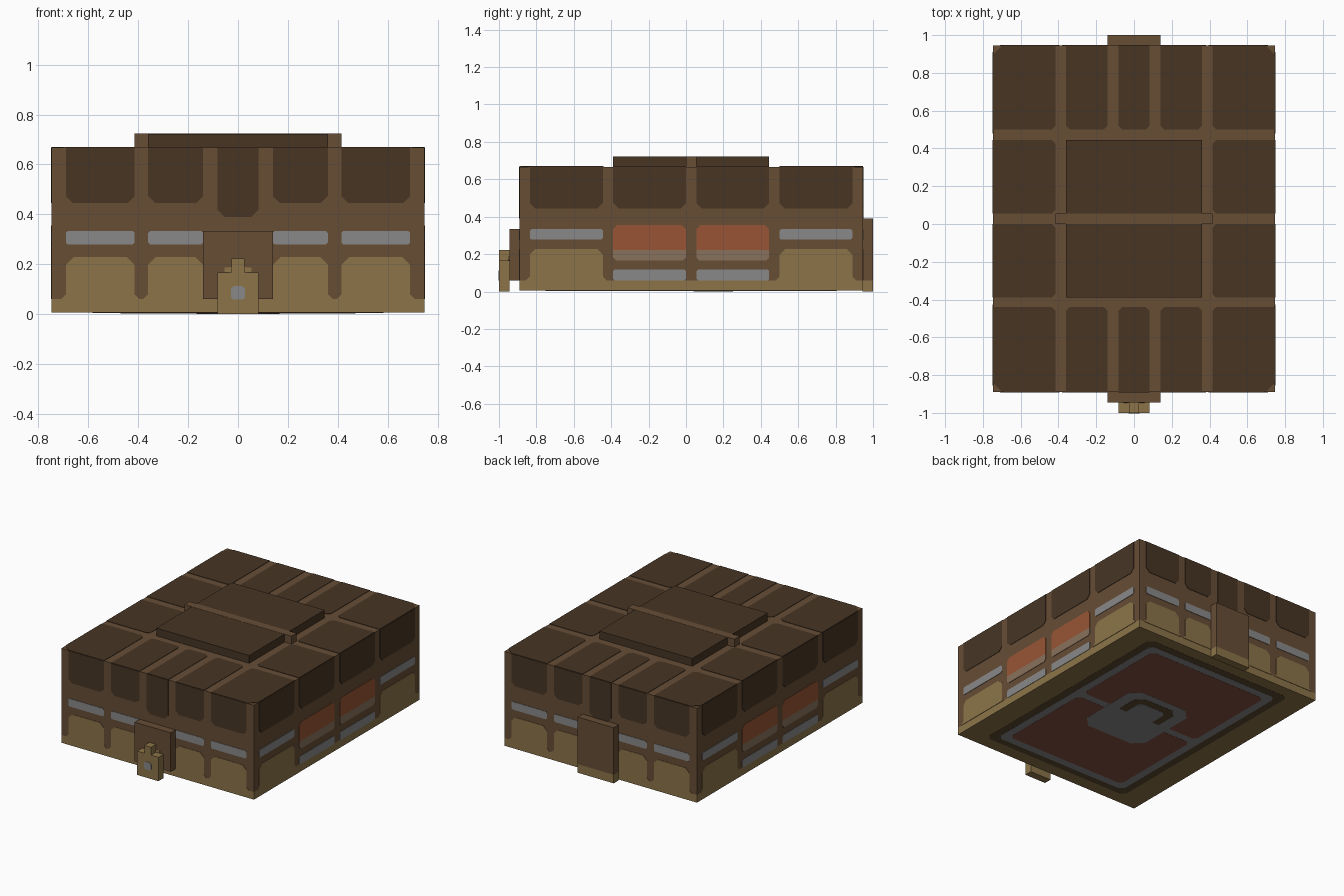
import bpy, bmesh
from mathutils import Vector

if "Cube" in bpy.data.objects:
    bpy.data.objects.remove(bpy.data.objects["Cube"], do_unlink=True)


def material(name, r, g, b):
    """Flat material from display values 0-255, stored as linear."""
    col = [((c / 255 + 0.055) / 1.055) ** 2.4 for c in (r, g, b)] + [1.0]
    m = bpy.data.materials.new(name)
    m.use_nodes = True
    m.diffuse_color = col
    bsdf = m.node_tree.nodes["Principled BSDF"]
    bsdf.inputs["Base Color"].default_value = col
    bsdf.inputs["Roughness"].default_value = 0.9
    return m


DARK = material("dark brown", 71, 53, 36)
BROWN = material("brown", 103, 77, 53)
TAN = material("tan", 140, 116, 73)
GREY = material("grey", 137, 137, 137)
ORANGE = material("burnt orange", 153, 85, 53)
TAUPE = material("taupe", 137, 113, 92)
OLIVE = material("dark olive", 88, 71, 46)
RED = material("dull red", 133, 80, 67)

# Main dimensions
W, FRONT, BACK, TOP, BASE, FLOOR = 0.747, -0.89, 0.945, 0.667, 0.06, 0.006


def finish(name, bm, mat):
    bmesh.ops.recalc_face_normals(bm, faces=bm.faces)
    me = bpy.data.meshes.new(name)
    bm.to_mesh(me)
    bm.free()
    me.materials.append(mat)
    ob = bpy.data.objects.new(name, me)
    bpy.context.scene.collection.objects.link(ob)


def box(name, x, y, z, mat):
    bm = bmesh.new()
    bmesh.ops.create_cube(bm, size=1)
    for v in bm.verts:
        v.co = [r[0] if c < 0 else r[1] for c, r in zip(v.co, (x, y, z))]
    finish(name, bm, mat)


# Each side: a map from (u, v, lift) to a point
SIDES = {
    "front": lambda u, v, h: (u, FRONT - h, v),
    "back": lambda u, v, h: (u, BACK + h, v),
    "left": lambda u, v, h: (W + h, u, v),
    "right": lambda u, v, h: (-W - h, u, v),
    "top": lambda u, v, h: (u, v, TOP + h),
    "bottom": lambda u, v, h: (u, v, FLOOR - h),
    "plate": lambda u, v, h: (u, -0.945 - h, v),
    "latch": lambda u, v, h: (u, -1 - h, v),
}


def panels(name, side, rects, mat, cut=(0.02,) * 4, lift=0.003):
    """Thin plates with chamfered corners (a negative cut flares outward).
    Cuts run: low u low v, high u low v, high u high v, low u high v."""
    bm = bmesh.new()
    at = SIDES[side]
    for rect in rects:
        u0, u1, v0, v1 = rect[:4]
        a, b, c, d = rect[4] if len(rect) > 4 else cut
        pts = [(u0, v0 + abs(a)), (u0 + a, v0), (u1 - b, v0), (u1, v0 + abs(b)),
               (u1, v1 - abs(c)), (u1 - c, v1), (u0 + d, v1), (u0, v1 - abs(d))]
        pts = [p for i, p in enumerate(pts) if p != pts[i - 1]]
        rings = [[bm.verts.new(Vector(at(u, v, h))) for u, v in pts] for h in (0, lift)]
        bm.faces.new(rings[0])
        bm.faces.new(rings[1])
        for i in range(len(pts)):
            bm.faces.new((rings[0][i - 1], rings[0][i], rings[1][i], rings[1][i - 1]))
    finish(name, bm, mat)


def spans(ranges, v0, v1):
    return [(a, b, v0, v1) for a, b in ranges]


# Solid parts
box("chest_base", (-W, W), (FRONT, BACK), (FLOOR, BASE), TAN)
box("chest_body", (-W, W), (FRONT, BACK), (BASE, TOP), BROWN)
box("lid_slab_front", (-0.36, 0.36), (-0.39, 0), (TOP, 0.722), DARK)
box("lid_slab_back", (-0.36, 0.36), (0.056, 0.445), (TOP, 0.722), DARK)
box("lid_strap", (-0.415, 0.415), (0, 0.056), (TOP, 0.723), BROWN)
box("front_plate", (-0.14, 0.14), (-0.945, FRONT), (BASE, 0.333), BROWN)
box("back_plate", (-0.14, 0.14), (BACK, 1), (BASE, 0.39), BROWN)
box("back_plate_foot", (-0.14, 0.14), (BACK, 1), (0, BASE), TAN)
box("latch", (-0.083, 0.083), (-1, -0.945), (0, 0.167), TAN)
box("latch_tongue", (-0.026, 0.026), (-1, -0.945), (0.167, 0.222), TAN)
panels("latch_shoulder", "plate", [(-0.055, 0.055, 0.167, 0.188)], TAN)
panels("latch_rivet", "latch", [(-0.028, 0.028, 0.058, 0.112)], GREY, (0.01,) * 4)

# Walls: upper panels, grey bands and tan arches
END = [(-0.69, -0.415), (-0.36, -0.14), (0.14, 0.36), (0.415, 0.69)]
OUTER = [(-0.835, -0.445), (0.5, 0.89)]
INNER = [(-0.39, 0), (0.056, 0.445)]
HANG = (0.028, 0.028, 0, 0)
ARCH = (-0.02, -0.02, 0.03, 0.03)
for s in ("front", "back"):
    panels(s + "_upper_panels", s, spans(END, 0.445, TOP)
           + [(-0.083, 0.083, 0.39, TOP)], DARK, HANG)
    panels(s + "_bands", s, spans(END, 0.278, 0.333), GREY, (0.008,) * 4)
    panels(s + "_arches", s, spans(END, BASE, 0.228), TAN, ARCH)
for s in ("left", "right"):
    panels(s + "_upper_panels", s, spans(OUTER + INNER, 0.445, TOP), DARK, HANG)
    panels(s + "_bands", s, spans(OUTER, 0.278, 0.333)
           + spans(INNER, BASE, 0.117), GREY, (0.008,) * 4)
    panels(s + "_arches", s, spans(OUTER, BASE, 0.228), TAN, ARCH)
    panels(s + "_windows", s, spans(INNER, 0.222, 0.355), ORANGE, (0, 0, 0.022, 0.022))
    panels(s + "_sills", s, spans(INNER, 0.167, 0.222), TAUPE, (0.015, 0.015, 0, 0))

# Lid panels between the straps
lid = []
for lo, hi, inner_low in ((FRONT, -0.44, False), (0.5, BACK, True)):
    for u0, u1 in END[1:3] + [(-0.083, 0.083)]:
        lid.append((u0, u1, lo, hi, (0.02, 0.02, 0, 0) if inner_low else (0, 0, 0.02, 0.02)))
    k, e = 0.05, 0.02
    lid.append((-W, -0.415, lo, hi, (0, e, 0, k) if inner_low else (k, 0, e, 0)))
    lid.append((0.415, W, lo, hi, (e, 0, k, 0) if inner_low else (0, k, 0, e)))
for v0, v1 in INNER:
    lid.append((-W, -0.415, v0, v1, (0, 0.02, 0.02, 0)))
    lid.append((0.415, W, v0, v1, (0.02, 0, 0, 0.02)))
panels("lid_panels", "top", lid, DARK)

# Underside: nested rug-like pattern, each layer slightly lower
panels("under_border", "bottom", [(-0.583, 0.583, -0.8, 0.86)], OLIVE, (0.03,) * 4, 0.001)
panels("under_frame", "bottom", [(-0.528, 0.528, -0.75, 0.805)], GREY, (0.03,) * 4, 0.002)
panels("under_fields", "bottom", [(-0.472, 0.472, -0.694, 0), (-0.472, 0.472, 0.056, 0.75)],
       RED, (0.025,) * 4, 0.003)
panels("under_medallion", "bottom", [(-0.25, 0.25, -0.25, 0.305)], GREY, (0.07,) * 4, 0.004)
panels("under_bracket", "bottom", [(-0.167, 0.167, 0.05, 0.25)], OLIVE, (0, 0, 0.05, 0.05), 0.005)
panels("under_core", "bottom", [(-0.11, 0.11, 0.04, 0.195)], GREY, (0, 0, 0.03, 0.03), 0.006)
